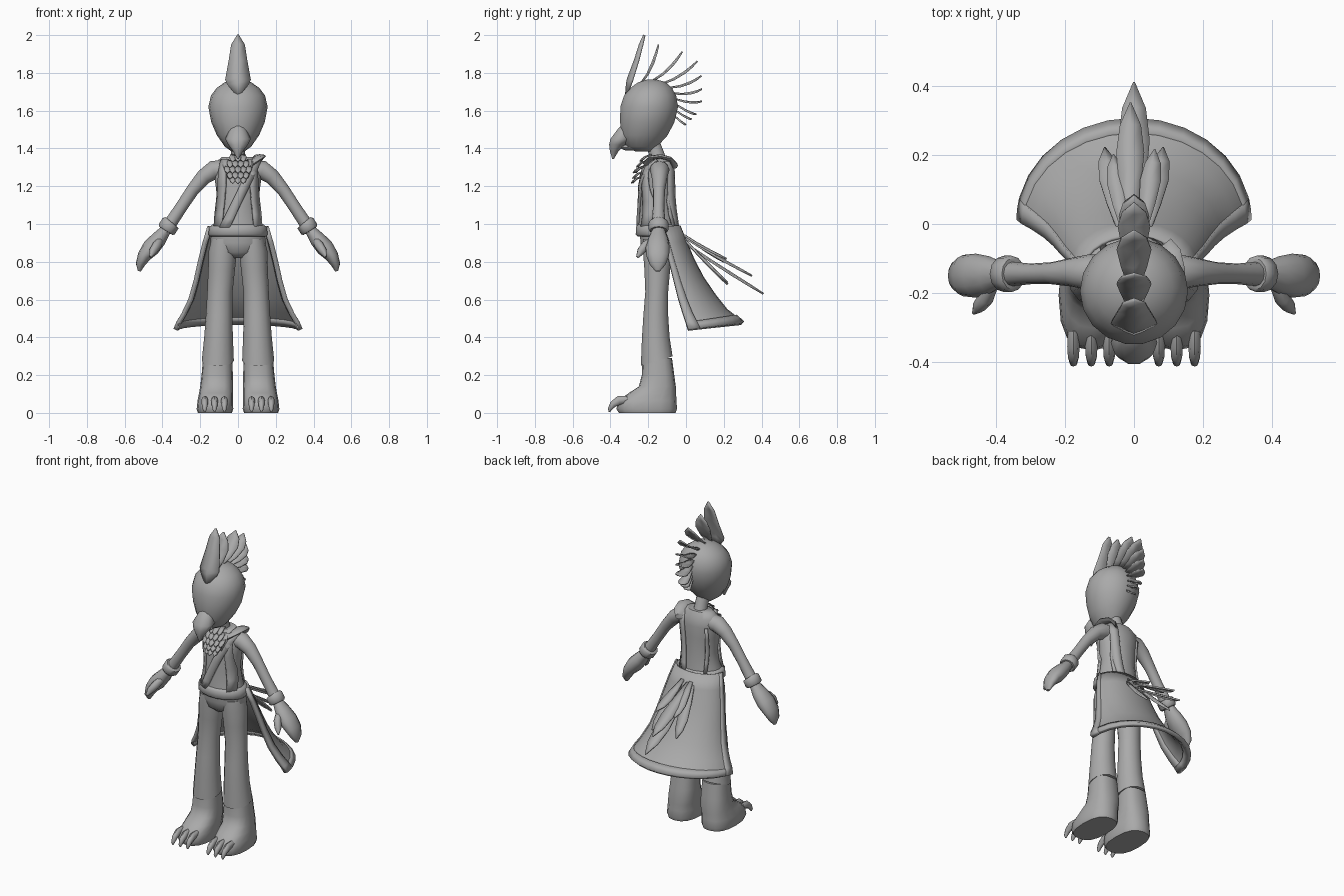
import bpy, bmesh, math
from mathutils import Vector as V

grey = bpy.data.materials.new("plain grey")
grey.diffuse_color = (0.4, 0.4, 0.4, 1)
X, Y, Z = V((1, 0, 0)), V((0, 1, 0)), V((0, 0, 1))


def finish(name, verts, faces, thick=0.0, angle=50):
    me = bpy.data.meshes.new(name)
    me.from_pydata([tuple(v) for v in verts], [], faces)
    bm = bmesh.new()
    bm.from_mesh(me)
    bmesh.ops.recalc_face_normals(bm, faces=bm.faces)
    bm.to_mesh(me)
    bm.free()
    me.materials.append(grey)
    me.shade_smooth()
    me.set_sharp_from_angle(angle=math.radians(angle))
    ob = bpy.data.objects.new(name, me)
    bpy.context.collection.objects.link(ob)
    if thick:
        mod = ob.modifiers.new("thickness", 'SOLIDIFY')
        mod.thickness, mod.offset = thick, 0
    return ob


def loft(name, rings, side=X, along=None, n=14, power=1.0, tilt=0.0):
    """Closed skin over rings (x, y, z, radius_a, radius_b); follows the path if along is None."""
    pts = [V(r[:3]) for r in rings]
    verts, faces = [], []
    for i, r in enumerate(rings):
        t = along or (pts[min(i + 1, len(pts) - 1)] - pts[max(i - 1, 0)]).normalized()
        w = t.cross(side).normalized()
        for k in range(n):
            c, s = math.cos(math.tau * k / n), math.sin(math.tau * k / n)
            c, s = math.copysign(abs(c) ** power, c), math.copysign(abs(s) ** power, s)
            p = pts[i] + side * c * r[3] + w * s * r[4]
            if i == 0:
                p.z += tilt * s
            verts.append(p)
    for i in range(len(rings) - 1):
        for k in range(n):
            a, b = i * n + k, i * n + (k + 1) % n
            faces.append((a, b, b + n, a + n))
    faces += [tuple(range(n)), tuple(range(len(verts) - n, len(verts)))]
    return finish(name, verts, faces)


def grid(name, rows, thick):
    m = len(rows[0])
    faces = [(i * m + k, i * m + k + 1, (i + 1) * m + k + 1, (i + 1) * m + k)
             for i in range(len(rows) - 1) for k in range(m - 1)]
    return finish(name, [p for r in rows for p in r], faces, thick)


LEAF = ((0, .35), (.3, .75), (.6, 1), (.82, .75), (1, .04))


def feather(name, base, tip, half, bend=(0, 0, 0), shape=LEAF, thick=.008, ridge=.15):
    base, tip, bend = V(base), V(tip), V(bend)
    up = X.cross(tip - base).normalized()
    rows = []
    for t, w in shape:
        p = base.lerp(tip, t) + bend * 4 * t * (1 - t)
        rows.append([p - X * half * w, p + up * half * w * ridge, p + X * half * w])
    return grid(name, rows, thick)


# Head and neck
loft("head", [(0, -.22, 1.385, .035, .05), (0, -.235, 1.41, .07, .085), (0, -.22, 1.47, .112, .125),
              (0, -.205, 1.54, .142, .146), (0, -.195, 1.62, .157, .155), (0, -.19, 1.68, .143, .14),
              (0, -.185, 1.72, .113, .112), (0, -.18, 1.75, .07, .075), (0, -.18, 1.765, .02, .025)],
     along=Z, n=18)
loft("neck", [(0, -.14, 1.29, .06, .055), (0, -.15, 1.36, .038, .042), (0, -.18, 1.43, .038, .045)], along=Z)

# Hooked beak
loft("upper_beak", [(0, -.31, 1.545, .012, .015), (0, -.325, 1.50, .045, .04), (0, -.345, 1.45, .068, .058),
                    (0, -.365, 1.42, .052, .044), (0, -.38, 1.385, .026, .024), (0, -.386, 1.345, .004, .005)],
     along=Z, n=10)
loft("lower_beak", [(0, -.27, 1.41, .045, .022), (0, -.32, 1.405, .035, .016), (0, -.355, 1.41, .008, .006)],
     n=8)

# Head crest
feather("front_crest_feather", (0, -.315, 1.68), (0, -.22, 2.0), .066, (0, .005, -.008),
        ((0, .1), (.2, .85), (.28, 1), (.6, .72), (.85, .52), (1, .04)), .012, .35)
crest = [(-.24, 1.74, -.145, 1.95, .05), (-.18, 1.755, -.02, 1.912, .05), (-.13, 1.74, .06, 1.862, .047),
         (-.09, 1.72, .082, 1.785, .044), (-.07, 1.69, .085, 1.715, .04), (-.055, 1.66, .085, 1.65, .036),
         (-.05, 1.63, .055, 1.58, .032), (-.055, 1.60, .03, 1.555, .028), (-.06, 1.57, 0, 1.525, .024)]
for y0, z0, y1, z1, w in crest:
    feather("crest_feather", (0, y0, z0), (0, y1, z1), w, (0, .012, -.014))

# Torso: centre and radii by height
TORSO = [(0, -.15, .95, .145, .108), (0, -.15, 1.02, .122, .1), (0, -.15, 1.10, .107, .093),
         (0, -.15, 1.20, .118, .09), (0, -.145, 1.27, .128, .085), (0, -.14, 1.32, .125, .072),
         (0, -.14, 1.355, .085, .05)]
loft("torso", TORSO, along=Z, n=18)


def surface_y(x, z, side, gap=.006):
    for a, b in zip(TORSO, TORSO[1:]):
        if z <= b[2]:
            break
    f = min(1, max(0, (z - a[2]) / (b[2] - a[2])))
    cy, rx, ry = (a[j] + (b[j] - a[j]) * f for j in (1, 3, 4))
    return cy + side * (gap + ry * math.sqrt(max(.02, 1 - (x / rx) ** 2)))


def strap(name, path, half, side, thick=.014):
    rows = []
    for x, z in path:
        rows.append([V((x + d * half, surface_y(x + d * half, z, side), z)) for d in (-1, 0, 1)])
    return grid(name, rows, thick)


# Sash across the chest and down the back, open jacket edges
strap("front_sash", [(-.07 + .17 * i / 8, .98 + .36 * i / 8) for i in range(9)], .026, -1, .016)
strap("back_sash", [(.055 + .035 * i / 7, .98 + .35 * i / 7) for i in range(8)], .022, 1, .016)
loft("shoulder_sash", [(.07, -.2, 1.32, .018, .03), (.105, -.185, 1.35, .012, .032), (.115, -.135, 1.358, .012, .034),
                       (.105, -.085, 1.345, .012, .032), (.085, -.06, 1.31, .018, .028)], side=Z, n=8)
for s in (-1, 1):
    strap("jacket_front", [(s * x, z) for x, z in
          ((.105, .98), (.1, 1.05), (.092, 1.12), (.085, 1.2), (.082, 1.27), (.07, 1.34))], .02, -1, .012)
    strap("jacket_collar", [(s * x, z) for x, z in ((.035, 1.24), (.055, 1.29), (.07, 1.34))], .016, -1, .02)
    strap("jacket_back_edge", [(s * .088, z) for z in (.98, 1.05, 1.12, 1.2, 1.27)], .008, 1, .01)

# Belt and hips
loft("belt", [(0, -.15, .935, .148, .108), (0, -.15, .945, .157, .118), (0, -.15, .985, .152, .116),
              (0, -.15, .997, .135, .104)], along=Z, n=18)
loft("hips", [(0, -.145, .82, .035, .05), (0, -.145, .85, .12, .085), (0, -.145, .9, .148, .098),
              (0, -.145, .96, .14, .1)], along=Z, n=18)

# Ruffled chest feathers
for r, (z, y, count) in enumerate(((1.35, -.2, 3), (1.32, -.222, 4), (1.29, -.236, 5), (1.26, -.243, 4), (1.235, -.246, 3))):
    for i in range(count):
        x = (i - (count - 1) / 2) * .028
        feather("chest_feather", (x, y + .012 + abs(x) * .2, z + .018), (x, y - .045 + abs(x) * .3, z - .02), .017,
                (0, -.006, .006), ((0, .6), (.5, 1), (.8, .8), (1, .1)), .006)

for s in (-1, 1):
    # Arms with cuffs
    loft("arm", [(s * .07, -.14, 1.29, .05, .05), (s * .13, -.14, 1.285, .052, .05), (s * .18, -.14, 1.25, .042, .042),
                 (s * .24, -.143, 1.18, .032, .034), (s * .30, -.145, 1.09, .03, .032),
                 (s * .36, -.145, 1.0, .036, .034), (s * .385, -.145, .965, .036, .034)], side=Y, n=12)
    loft("cuff", [(s * .352, -.145, 1.01, .046, .042), (s * .357, -.145, 1.004, .053, .05),
                  (s * .377, -.145, .972, .053, .05), (s * .382, -.145, .964, .045, .042)], side=Y, n=12)
    # Mitten hand and thumb
    loft("hand", [(s * .385, -.145, .965, .035, .03), (s * .42, -.148, .92, .054, .042),
                  (s * .46, -.15, .875, .064, .047), (s * .497, -.15, .83, .06, .036),
                  (s * .518, -.15, .785, .042, .024), (s * .522, -.15, .75, .012, .008)], side=Y, n=12)
    loft("thumb", [(s * .415, -.18, .91, .02, .022), (s * .43, -.215, .885, .023, .026),
                   (s * .45, -.24, .855, .02, .022), (s * .465, -.258, .825, .006, .008)],
         along=(V((s * .05, -.078, -.085))).normalized(),
         side=V((s * .078, .05, 0)).normalized(), n=8)
    # Flared trousers with slanted hem
    loft("trouser_leg", [(s * .107, -.155, .275, .085, .086), (s * .103, -.16, .40, .076, .075),
                         (s * .1, -.16, .52, .07, .067), (s * .096, -.155, .64, .067, .062),
                         (s * .087, -.152, .76, .071, .07), (s * .08, -.15, .86, .075, .08),
                         (s * .075, -.15, .92, .065, .08)], along=Z, tilt=.025)
    # Foot
    loft("foot", [(s * .122, -.205, 0, .09, .15), (s * .122, -.208, .02, .097, .16), (s * .12, -.205, .065, .094, .155),
                  (s * .116, -.178, .105, .09, .125), (s * .113, -.152, .14, .087, .098),
                  (s * .11, -.148, .2, .083, .086), (s * .108, -.152, .29, .077, .078)],
         along=Z, n=16, power=.8)
    # Clawed toes
    for x in (.072, .124, .176):
        loft("claw", [(s * x, -.31, .07, .016, .02), (s * x, -.355, .066, .018, .024), (s * x, -.387, .045, .016, .018),
                      (s * x, -.405, .018, .011, .01), (s * x, -.405, .006, .004, .004)], n=8)

# Flared coat tail wrapping round the back: height at edge, height at back, half width, edge y, back y
TAIL = [(.985, .99, .15, -.14, -.035), (.9, .905, .175, -.115, .0), (.8, .81, .2, -.09, .04),
        (.7, .715, .222, -.065, .09), (.6, .62, .25, -.04, .155), (.52, .545, .288, -.015, .215),
        (.475, .51, .315, .0, .26), (.44, .475, .33, .012, .30)]


def tail_point(row, a):
    ze, zb, w, ye, yb = row
    c = math.cos(a)
    return V((w * math.sin(a), ye + (yb - ye) * c, ze + (zb - ze) * c))


N = 14
angles = [math.pi * (k / N - .5) for k in range(N + 1)]
grid("coat_tail", [[tail_point(r, a) for a in angles] for r in TAIL], .012)
grid("coat_hem", [[tail_point(r, a) for a in angles] for r in TAIL[-2:]], .026)
for s in (-1, 1):
    grid("coat_edge_trim", [[tail_point(r, s * math.radians(a)) for a in (90, 84, 78)] for r in TAIL], .026)

# Tail feathers
for x0, z0, x1, y1, z1, w in ((0, .9, 0, .41, .63, .045), (-.012, .93, -.01, .35, .725, .04),
                              (-.04, .92, -.085, .22, .68, .034), (.04, .92, .085, .22, .69, .034),
                              (-.03, .94, -.06, .2, .8, .03), (.03, .94, .06, .215, .815, .03)):
    feather("tail_feather", (x0, -.01, z0), (x1, y1, z1), w, (0, 0, -.008), LEAF, .01)
